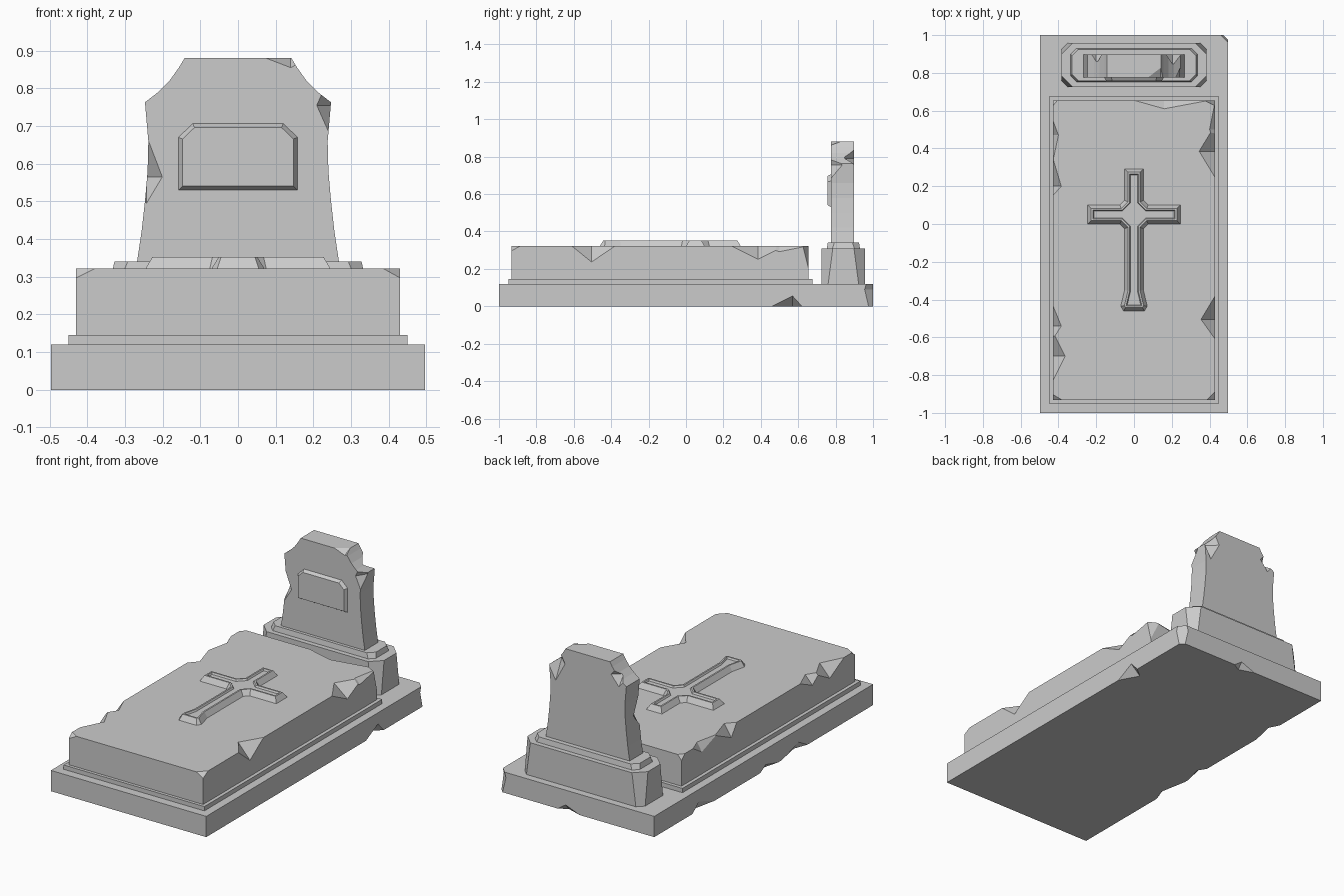
import bpy, bmesh
from mathutils import Vector

if "Cube" in bpy.data.objects:
    bpy.data.objects.remove(bpy.data.objects["Cube"])


def finish(name, bm):
    bmesh.ops.recalc_face_normals(bm, faces=bm.faces)
    mesh = bpy.data.meshes.new(name)
    bm.to_mesh(mesh)
    bm.free()
    ob = bpy.data.objects.new(name, mesh)
    bpy.context.collection.objects.link(ob)
    return ob


def loft(name, ring_a, ring_b):
    """Closed solid between two matching rings of points."""
    bm = bmesh.new()
    a = [bm.verts.new(p) for p in ring_a]
    b = [bm.verts.new(p) for p in ring_b]
    bm.faces.new(a)
    bm.faces.new(b)
    n = len(a)
    for i in range(n):
        j = (i + 1) % n
        bm.faces.new((a[i], a[j], b[j], b[i]))
    return finish(name, bm)


def rect(x0, x1, y0, y1, z, c=0.0):
    """Rectangle ring, with corners cut by c."""
    if not c:
        return [(x0, y0, z), (x1, y0, z), (x1, y1, z), (x0, y1, z)]
    return [(x0 + c, y0, z), (x1 - c, y0, z), (x1, y0 + c, z), (x1, y1 - c, z),
            (x1 - c, y1, z), (x0 + c, y1, z), (x0, y1 - c, z), (x0, y0 + c, z)]


def raised(name, outline, steps):
    """Raised ornament: outline face inset in (thickness, depth) steps."""
    bm = bmesh.new()
    face = bm.faces.new([bm.verts.new(p) for p in outline])
    face.normal_update()
    for thickness, depth in steps:
        bmesh.ops.inset_region(bm, faces=[face], thickness=thickness, depth=depth,
                               use_boundary=True, use_even_offset=True)
        face.normal_update()
    bmesh.ops.holes_fill(bm, edges=[e for e in bm.edges if e.is_boundary], sides=0)
    return finish(name, bm)


def chip(ob, centre, radii, skew=0.0):
    """Break a piece off an edge or corner with an octahedral cutter."""
    long_axis = max(range(3), key=lambda i: radii[i])
    bm = bmesh.new()
    for i in range(3):
        for s in (-1, 1):
            p = Vector(centre)
            p[i] += s * radii[i]
            if i != long_axis:
                p[long_axis] += skew
            bm.verts.new(p)
    bmesh.ops.convex_hull(bm, input=bm.verts)
    cutter = finish("chip_cutter", bm)
    cutter.hide_render = True
    mod = ob.modifiers.new("chip", 'BOOLEAN')
    mod.operation = 'DIFFERENCE'
    mod.solver = 'EXACT'
    mod.object = cutter
    bpy.context.view_layer.objects.active = ob
    bpy.ops.object.modifier_apply(modifier=mod.name)
    bpy.data.objects.remove(cutter)


# Ground slab with broken lower edges
slab = loft("ground_slab", rect(-0.497, 0.497, -1, 1, 0), rect(-0.497, 0.497, -1, 1, 0.12))
for x, y, half, depth, height, skew in [
        (0.497, 0.54, 0.08, 0.06, 0.055, 0.03),
        (-0.497, 0.55, 0.10, 0.03, 0.05, 0.04),
        (-0.497, -0.05, 0.08, 0.03, 0.03, 0.03),
        (-0.497, -0.28, 0.12, 0.03, 0.045, -0.04)]:
    chip(slab, (x, y, 0), (depth, half, height), skew)
chip(slab, (0.05, 1, 0), (0.07, 0.03, 0.035), 0.02)
chip(slab, (0.497, 1, 0.07), (0.045, 0.045, 0.17), 0.02)

# Tomb step and tomb block
loft("tomb_step", rect(-0.45, 0.45, -0.95, 0.675, 0.12), rect(-0.45, 0.45, -0.95, 0.675, 0.145))
TOP = 0.322
tomb = loft("tomb_block", rect(-0.43, 0.43, -0.932, 0.655, 0.145),
            rect(-0.43, 0.43, -0.932, 0.655, TOP))
for x, y, half, depth, height, skew in [
        (0.43, 0.385, 0.14, 0.085, 0.07, 0.0),
        (0.43, 0.53, 0.12, 0.03, 0.03, -0.03),
        (0.43, -0.495, 0.115, 0.075, 0.085, -0.01),
        (-0.43, 0.44, 0.11, 0.03, 0.05, 0.03),
        (-0.43, 0.25, 0.10, 0.045, 0.07, -0.05),
        (-0.43, -0.52, 0.09, 0.045, 0.05, -0.02),
        (-0.43, -0.70, 0.13, 0.065, 0.07, 0.0)]:
    chip(tomb, (x, y, TOP), (depth, half, height), skew)
chip(tomb, (0.20, 0.655, TOP), (0.20, 0.045, 0.05), -0.04)
chip(tomb, (0.43, 0.655, TOP), (0.06, 0.03, 0.12))
chip(tomb, (0.43, -0.932, TOP), (0.045, 0.045, 0.025))
chip(tomb, (-0.43, -0.932, TOP), (0.05, 0.03, 0.025))
chip(tomb, (-0.43, 0.655, TOP), (0.025, 0.03, 0.03))

# Cross on the lid, half outline mirrored
half = [(0.055, -0.46), (0.07, -0.435), (0.05, -0.35), (0.05, -0.025), (0.075, 0.0),
        (0.245, 0.0), (0.245, 0.1), (0.075, 0.1), (0.05, 0.125), (0.05, 0.292)]
outline = [(x, y, TOP) for x, y in half] + [(-x, y, TOP) for x, y in reversed(half)]
raised("lid_cross", outline, [(0.018, 0.031), (0.009, 0.0), (0.005, -0.01)])

# Headstone pedestal, two tiers
loft("pedestal", rect(-0.385, 0.385, 0.725, 0.958, 0.12, 0.035),
     rect(-0.385, 0.385, 0.725, 0.958, 0.31, 0.06))
loft("pedestal_cap", rect(-0.335, 0.335, 0.753, 0.93, 0.31, 0.03),
     rect(-0.328, 0.328, 0.758, 0.925, 0.34, 0.035))

# Headstone with shouldered top, half profile mirrored
side = [(0.268, 0.34), (0.256, 0.42), (0.247, 0.5), (0.24, 0.58), (0.238, 0.66), (0.247, 0.763),
        (0.212, 0.79), (0.182, 0.82), (0.157, 0.855), (0.142, 0.88)]
profile = side + [(-x, z) for x, z in reversed(side)]
Y0, Y1 = 0.776, 0.898
stone = loft("headstone", [(x, Y0, z) for x, z in profile], [(x, Y1, z) for x, z in profile])
chip(stone, (-0.243, Y0, 0.585), (0.042, 0.05, 0.09), -0.02)
chip(stone, (0.247, Y0, 0.755), (0.038, 0.06, 0.085))
chip(stone, (0.13, Y0, 0.88), (0.055, 0.05, 0.025), 0.01)
chip(stone, (0.205, Y1, 0.79), (0.06, 0.055, 0.11))
chip(stone, (-0.2, Y1, 0.81), (0.05, 0.045, 0.06))

# Plaque on the headstone front
plaque = [(-0.158, 0.53), (0.158, 0.53), (0.158, 0.67), (0.12, 0.707), (-0.12, 0.707), (-0.158, 0.67)]
raised("plaque", [(x, Y0, z) for x, z in plaque], [(0.011, 0.019)])
